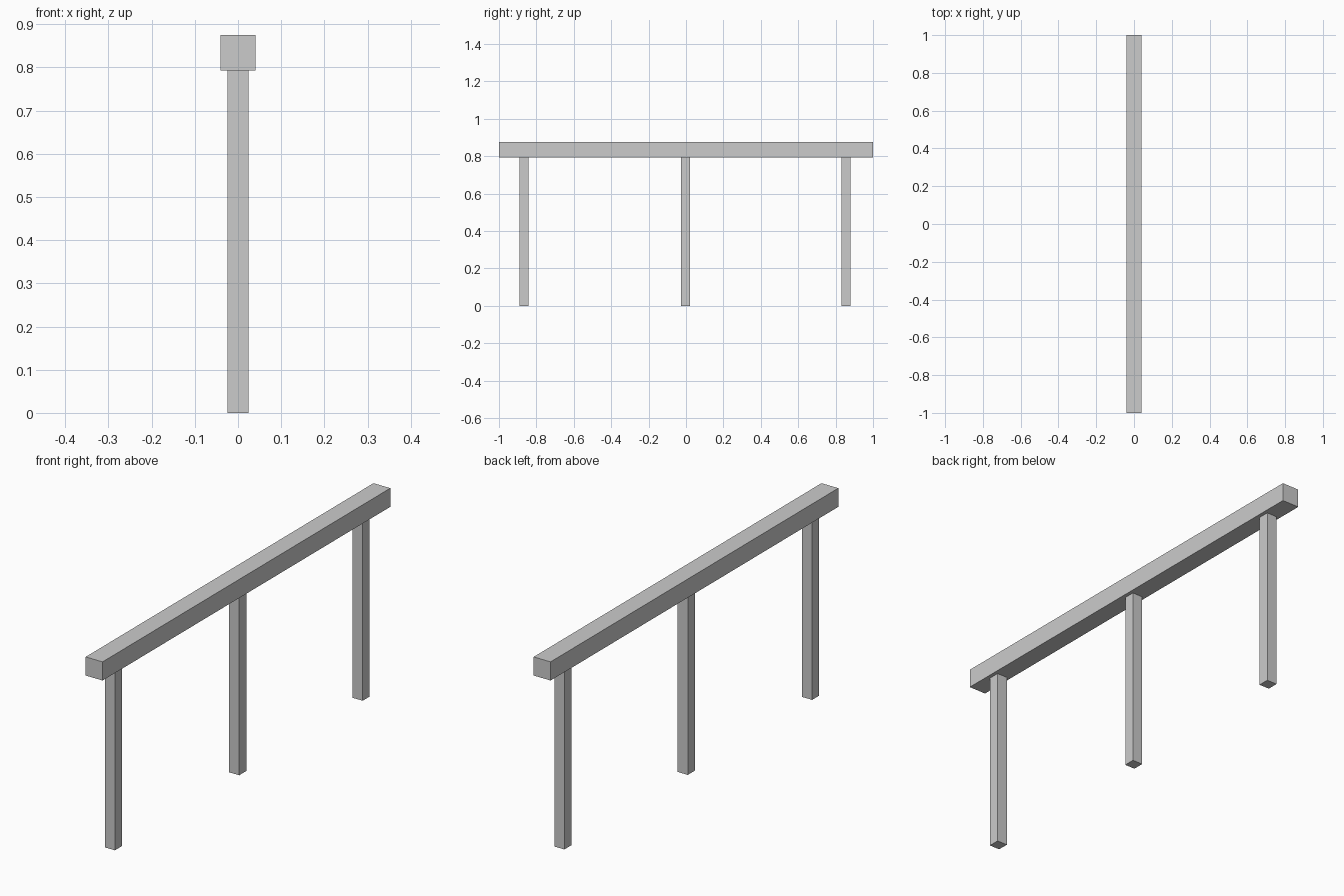
import bpy

if "Cube" in bpy.data.objects:
    bpy.data.objects.remove(bpy.data.objects["Cube"])


def box(name, center, size):
    bpy.ops.mesh.primitive_cube_add(size=1, location=center)
    obj = bpy.context.object
    obj.name = name
    obj.scale = size
    bpy.ops.object.transform_apply(location=False, rotation=False, scale=True)
    return obj


TOP = 0.875      # top of the rail
RAIL = 0.082     # square rail section
POST = 0.049     # square post section
post_height = TOP - RAIL

# Long horizontal rail
box("rail", (0, 0, TOP - RAIL / 2), (RAIL, 2.0, RAIL))

# Three posts standing under the rail
for name, y in (("front_post", -0.866), ("middle_post", -0.002), ("back_post", 0.856)):
    box(name, (0, y, post_height / 2), (POST, POST, post_height))
